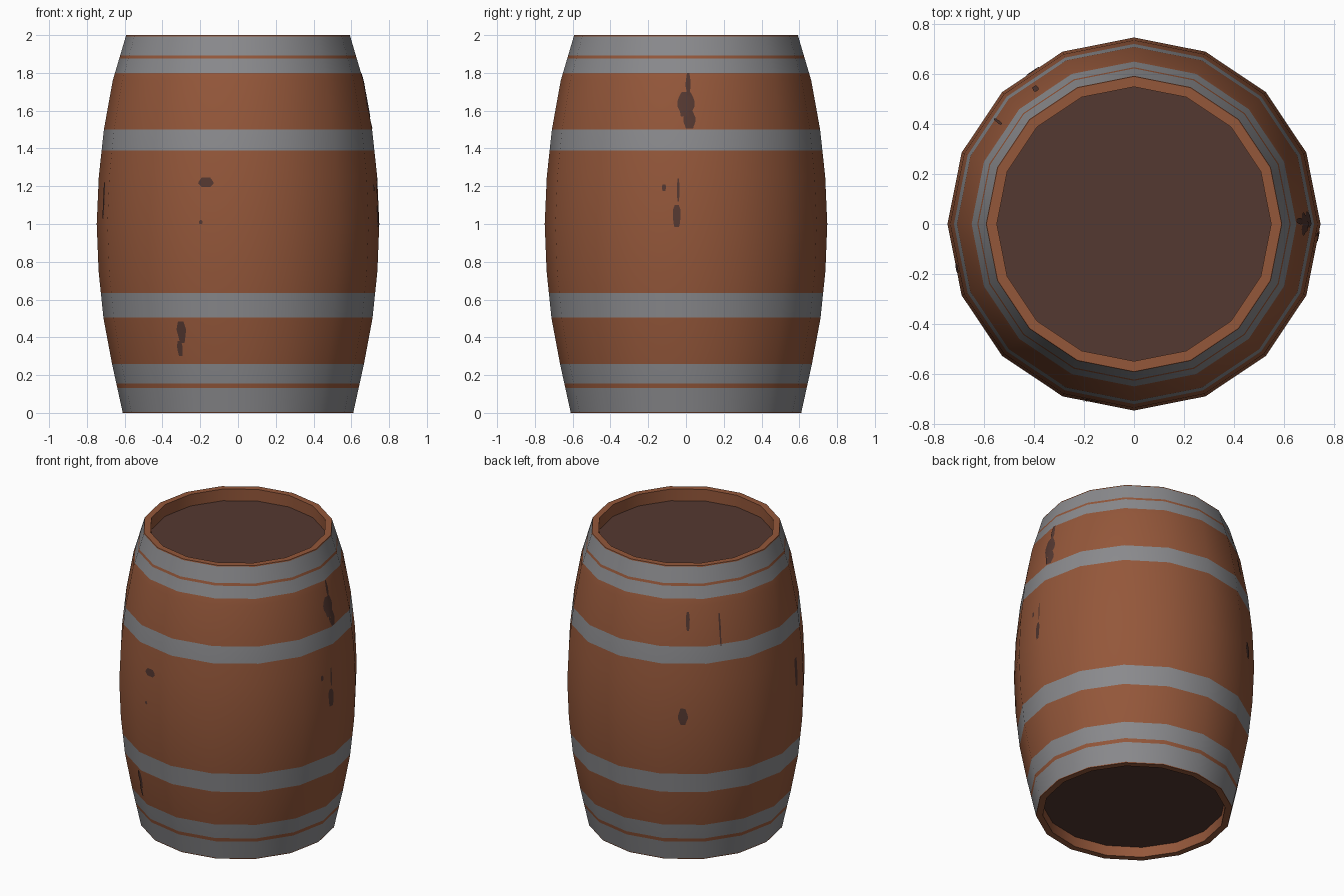
import bpy, bmesh, math, random

if "Cube" in bpy.data.objects:
    bpy.data.objects.remove(bpy.data.objects["Cube"])

random.seed(4)
SIDES = 16
STEP = 2 * math.pi / SIDES


def srgb(c):
    return tuple(((v / 255 + 0.055) / 1.055) ** 2.4 for v in c) + (1.0,)


def material(name, c):
    m = bpy.data.materials.new(name)
    m.diffuse_color = srgb(c)
    m.use_nodes = True
    m.node_tree.nodes["Principled BSDF"].inputs["Base Color"].default_value = m.diffuse_color
    return m


WOOD = material("orange_brown_wood", (148, 87, 58))
IRON = material("grey_iron", (138, 138, 141))
DARK = material("dark_brown_wood", (84, 56, 49))

# bulging side profile (height, radius) and hoop height ranges
PROFILE = [(0, .61), (.26, .667), (.5, .712), (.75, .738), (1, .748),
           (1.25, .737), (1.5, .71), (1.76, .663), (2, .592)]
HOOPS = [(.006, .132), (.156, .26), (.505, .635), (1.388, 1.5), (1.8, 1.877), (1.893, 1.993)]


def radius(z):
    for (z0, r0), (z1, r1) in zip(PROFILE, PROFILE[1:]):
        if z <= z1:
            return r0 + (r1 - r0) * (z - z0) / (z1 - z0)
    return PROFILE[-1][1]


def ring(bm, r, z):
    return [bm.verts.new((r * math.cos(i * STEP), r * math.sin(i * STEP), z))
            for i in range(SIDES)]


def bridge(bm, a, b, mat):
    for i in range(SIDES):
        j = (i + 1) % SIDES
        bm.faces.new((a[i], a[j], b[j], b[i])).material_index = mat


def finish(bm, name, mats, smooth=True):
    me = bpy.data.meshes.new(name)
    bmesh.ops.recalc_face_normals(bm, faces=bm.faces)
    bm.to_mesh(me)
    bm.free()
    for m in mats:
        me.materials.append(m)
    ob = bpy.data.objects.new(name, me)
    bpy.context.collection.objects.link(ob)
    if smooth:
        bpy.ops.object.select_all(action='DESELECT')
        ob.select_set(True)
        bpy.context.view_layer.objects.active = ob
        bpy.ops.object.shade_smooth_by_angle(angle=math.radians(40))
    return ob


# barrel body: staves and flush hoops, rims and recessed heads in one closed shell
bm = bmesh.new()
heights = sorted({z for z, _ in PROFILE} | {z for h in HOOPS for z in h})
rings = [ring(bm, radius(z), z) for z in heights]
for k in range(len(rings) - 1):
    mid = (heights[k] + heights[k + 1]) / 2
    is_hoop = any(a < mid < b for a, b in HOOPS)
    bridge(bm, rings[k], rings[k + 1], 1 if is_hoop else 0)
for edge, z, inset in ((rings[0], 0, .07), (rings[-1], 2, -.08)):
    lip = ring(bm, radius(z) - .042, z)
    seat = ring(bm, radius(z) - .042, z + inset)
    bridge(bm, edge, lip, 0)
    bridge(bm, lip, seat, 0)
    bm.faces.new(seat).material_index = 2
finish(bm, "barrel_body", [WOOD, IRON, DARK])


# worn dark patches lying on the staves
def surface(a, z):
    off = (a % STEP) - STEP / 2
    r = radius(z) * math.cos(STEP / 2) / math.cos(off) + .003
    return (r * math.cos(a), r * math.sin(a), z)


def patch(bm, deg, z0, z1, width, rows=5):
    prev = None
    for k in range(rows + 1):
        t = k / rows
        z = z0 + (z1 - z0) * t
        w = width / 2 * (.55 + .45 * math.sin(math.pi * t)) * random.uniform(.85, 1.15)
        half = w / radius(z)
        c = math.radians(deg)
        row = [bm.verts.new(surface(c + s * half, z)) for s in (-1, 0, 1)]
        if prev:
            for i in range(2):
                bm.faces.new((prev[i], prev[i + 1], row[i + 1], row[i]))
        prev = row


# angle in degrees, bottom, top, width
PATCHES = [(256.5, 1.195, 1.245, .09), (254.5, 1.0, 1.02, .02),
           (244.5, .37, .485, .055), (243, .30, .38, .035),
           (0, 1.57, 1.70, .09), (1, 1.68, 1.80, .024), (1.5, 1.505, 1.6, .06),
           (-3.8, .985, 1.10, .045), (-3.2, 1.12, 1.24, .014),
           (-9.2, 1.175, 1.21, .024), (126, 1.60, 1.72, .024),
           (123.5, .98, 1.09, .06), (143, 1.49, 1.70, .012), (194, 1.03, 1.22, .04)]
bm = bmesh.new()
for p in PATCHES:
    patch(bm, *p)
ob = finish(bm, "worn_patches", [DARK])
# make every patch face outward
bm = bmesh.new()
bm.from_mesh(ob.data)
for f in bm.faces:
    c = f.calc_center_median()
    if f.normal.x * c.x + f.normal.y * c.y < 0:
        f.normal_flip()
bm.to_mesh(ob.data)
bm.free()
